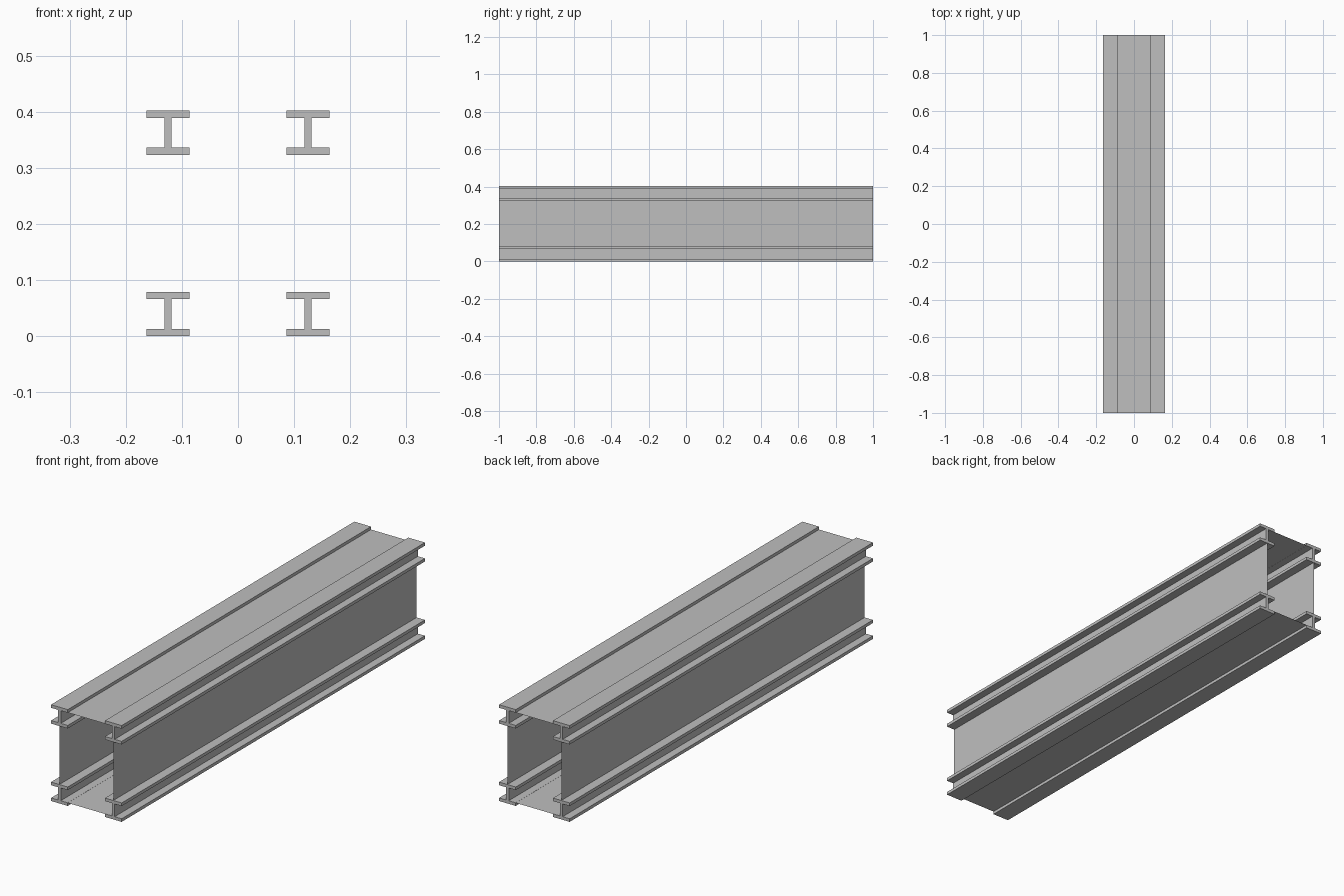
import bpy

cube = bpy.data.objects.get("Cube")
if cube:
    bpy.data.objects.remove(cube, do_unlink=True)

LENGTH = 2.0
HEIGHT = 0.402
BEAM_X = 0.1245      # web centre of each beam
BEAM_W = 0.077
BEAM_H = 0.079
FLANGE = 0.013
WEB = 0.0125

steel = bpy.data.materials.new("grey steel")
steel.use_nodes = True
colour = (0.52, 0.52, 0.52, 1)
steel.diffuse_color = colour
steel.node_tree.nodes["Principled BSDF"].inputs["Base Color"].default_value = colour


def make_object(name, verts, faces):
    mesh = bpy.data.meshes.new(name)
    mesh.from_pydata(verts, [], faces)
    mesh.materials.append(steel)
    obj = bpy.data.objects.new(name, mesh)
    bpy.context.collection.objects.link(obj)
    return obj


def extrude_profile(name, profile):
    """Closed prism along y from an anticlockwise (x, z) outline."""
    n = len(profile)
    verts = [(x, y, z) for y in (-LENGTH / 2, LENGTH / 2) for x, z in profile]
    faces = [tuple(range(n)), tuple(range(2 * n - 1, n - 1, -1))]
    faces += [(i, i + n, (i + 1) % n + n, (i + 1) % n) for i in range(n)]
    return make_object(name, verts, faces)


def sheet(name, start, end):
    """Thin sheet along y between two (x, z) points."""
    h = LENGTH / 2
    verts = [(x, y, z) for (x, z), y in
             ((start, -h), (end, -h), (end, h), (start, h))]
    return make_object(name, verts, [(0, 1, 2, 3)])


def i_outline(cx, cz):
    w, h, t = BEAM_W / 2, BEAM_H / 2, WEB / 2
    f = h - FLANGE
    right = [(w, -h), (w, -f), (t, -f), (t, f), (w, f), (w, h)]
    left = [(-x, z) for x, z in reversed(right)]
    return [(cx + x, cz + z) for x, z in right + left]


# Four corner I-beams
low, high = BEAM_H / 2, HEIGHT - BEAM_H / 2
for level, z in (("lower", low), ("upper", high)):
    for side, sx in (("left", 1), ("right", -1)):
        extrude_profile(f"{level}_{side}_beam", i_outline(sx * BEAM_X, z))

# Side sheets run web to web
sheet("left_side_sheet", (BEAM_X, low), (BEAM_X, high))
sheet("right_side_sheet", (-BEAM_X, high), (-BEAM_X, low))

# Top and bottom sheets sit at the inner faces of the outer flanges
inset = FLANGE - 0.0005
sheet("top_sheet", (-BEAM_X, HEIGHT - inset), (BEAM_X, HEIGHT - inset))
sheet("bottom_sheet", (BEAM_X, inset), (-BEAM_X, inset))
